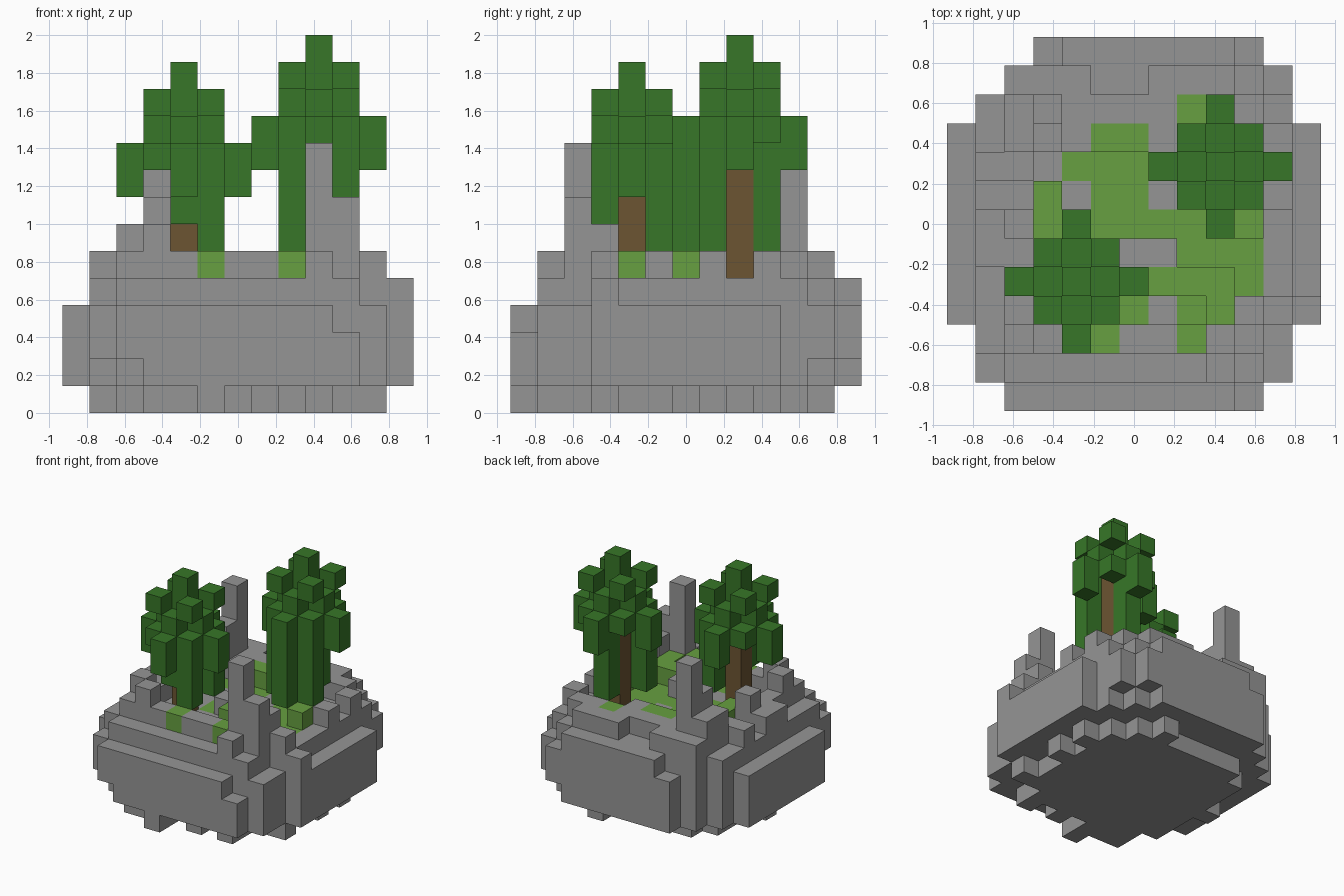
import bpy, bmesh
from mathutils import Vector

cube = bpy.data.objects.get("Cube")
if cube:
    bpy.data.objects.remove(cube, do_unlink=True)

U = 1 / 7                      # edge of one block
blocks = {}                    # (i, j, k) -> part name


def material(name, rgb):
    m = bpy.data.materials.new(name)
    m.use_nodes = True
    m.diffuse_color = (*rgb, 1)
    bsdf = m.node_tree.nodes["Principled BSDF"]
    bsdf.inputs["Base Color"].default_value = (*rgb, 1)
    bsdf.inputs["Roughness"].default_value = 0.9
    return m


def fill(part, xs, ys, low, high):
    """Fill a range of columns with blocks between two levels."""
    for i in range(xs[0], xs[-1] + 1):
        for j in range(ys[0], ys[-1] + 1):
            for k in range(low, high):
                blocks[i, j, k] = part


def column(part, i, j, low, high):
    """Replace one whole column, keeping the given levels only."""
    for k in range(14):
        blocks.pop((i, j, k), None)
    fill(part, [i], [j], low, high)


# Rock body: stepped octagonal bowl with side slabs
R = "rock_island"
fill(R, (-4, 4), (-4, 4), 0, 5)
fill(R, (-5, 5), (-5, 4), 1, 5)
fill(R, (-4, 5), [5], 1, 5)
fill(R, [-6], (-3, 3), 1, 4)
fill(R, [6], (-3, 3), 1, 4)
fill(R, (-4, 3), [-6], 1, 4)
fill(R, [4], [-6], 1, 3)
fill(R, (-2, 3), [6], 1, 5)
fill(R, [-3], [6], 1, 4)
column(R, 4, 6, 2, 4)
column(R, 5, 5, 2, 4)
column(R, -5, -5, 2, 4)
column(R, -4, -6, 2, 4)
column(R, 6, -3, 1, 5)
for j in (-5, -4):
    column(R, 5, j, 1, 4)
for i in (-4, 4):
    for j in (-4, 4):
        column(R, i, j, 1, 5)

# Ragged teeth under the body
for xs, ys in [((-3, -1), [-5]), ([-1], [-6]), ([1], [-5]), ([3], [-5]),
               ([5], [-3]), ([5], [0]), ([5], [2]), ([-5], [0]), ([2], [5])]:
    fill(R, xs, ys, 0, 1)

# Rim
fill(R, (-4, -2), [5], 5, 6)
fill(R, (1, 3), [5], 5, 6)
fill(R, (-4, 4), [4], 5, 6)
fill(R, (-4, 1), [-4], 5, 6)
fill(R, [-4], (-4, 0), 5, 6)
fill(R, [-4], (2, 4), 5, 6)
fill(R, [-5], (-1, 0), 5, 6)
fill(R, [-5], [2], 5, 6)
fill(R, (-2, 1), [3], 5, 6)
for j in (-3, 1, 3):
    fill(R, [5], [j], 5, 6)

# Stone spires with stepped shoulders
for i, j, top in [(3, -4, 10), (4, -4, 8), (4, -3, 7), (3, -5, 6),
                  (-3, 4, 10), (-3, 3, 8), (-4, 4, 7), (-4, 3, 7),
                  (-4, 0, 7), (-4, -3, 7), (-3, -4, 7)]:
    fill(R, [i], [j], 5, top)

# Boulder on the floor
fill(R, (0, 1), [-1], 5, 6)

# Grass patches: the top block of the floor columns, then the raised tufts
G = "grass"
for xs, j in [((-2, 0), 2), ((-1, 0), 1), ((2, 3), 1), ((-1, 4), 0),
              ((2, 4), -1), ([4], -2), ([2], -3), ([0], -3), ([-1], -3), ([-1], -1)]:
    fill(G, xs, [j], 4, 5)
for xs, j in [([2], 4), ((-1, 0), 3), ([-3], 1), ([-3], 0), ([4], 0),
              ((1, 3), -2), ([3], -3), ([-1], -4), ([2], -4)]:
    fill(G, xs, [j], 5, 6)


# Trees: trunk, open layered crown, and columns that hang lower
def tree(name, ci, cj, top, arm_low, hanging):
    fill(name + "_trunk", [ci], [cj], 5, top - 3)
    leaves = name + "_leaves"
    for di in range(-2, 3):
        for dj in range(-2, 3):
            i, j = [ci + di], [cj + dj]
            ring = abs(di) + abs(dj)
            if ring == 0:                                   # crown tip
                fill(leaves, i, j, top - 3, top)
            elif ring == 1:                                 # inner cross
                fill(leaves, i, j, hanging.get((di, dj), top - 3), top - 2)
            elif ring == 2 and di and dj:                   # corners, with a gap
                fill(leaves, i, j, top - 2, top - 1)
                fill(leaves, i, j, hanging.get((di, dj), top - 4), top - 3)
            elif ring == 2:                                 # outer arms
                fill(leaves, i, j, hanging.get((di, dj), arm_low), top - 3)


tree("short_tree", -2, -2, 13, 8, {(1, -1): 6, (1, 1): 6, (0, -1): 7})
tree("tall_tree", 3, 2, 14, 9, {(-1, -1): 6, (1, -1): 6, (0, -2): 6, (0, 1): 6})

# Turn each part into a mesh of its exposed block faces
grey = material("rock grey", (0.3, 0.3, 0.3))
light = material("grass green", (0.135, 0.35, 0.052))
dark = material("leaf green", (0.038, 0.183, 0.021))
brown = material("bark brown", (0.15, 0.09, 0.032))
looks = {R: grey, G: light}
for t in ("short_tree", "tall_tree"):
    looks[t + "_leaves"] = dark
    looks[t + "_trunk"] = brown

for part, mat in looks.items():
    bm = bmesh.new()
    for cell, owner in blocks.items():
        if owner != part:
            continue
        centre = Vector(cell) + Vector((0, 0, 0.5))
        for axis in range(3):
            for sign in (-1, 1):
                n, a = Vector(), Vector()
                n[axis] = sign
                a[(axis + 1) % 3] = 1
                if tuple(int(c + d) for c, d in zip(cell, n)) in blocks:
                    continue
                b = n.cross(a)
                corners = (a + b, b - a, -a - b, a - b)
                bm.faces.new([bm.verts.new((centre + (n + c) / 2) * U) for c in corners])
    bmesh.ops.remove_doubles(bm, verts=bm.verts, dist=U / 100)
    mesh = bpy.data.meshes.new(part)
    bm.to_mesh(mesh)
    bm.free()
    mesh.materials.append(mat)
    bpy.context.collection.objects.link(bpy.data.objects.new(part, mesh))
